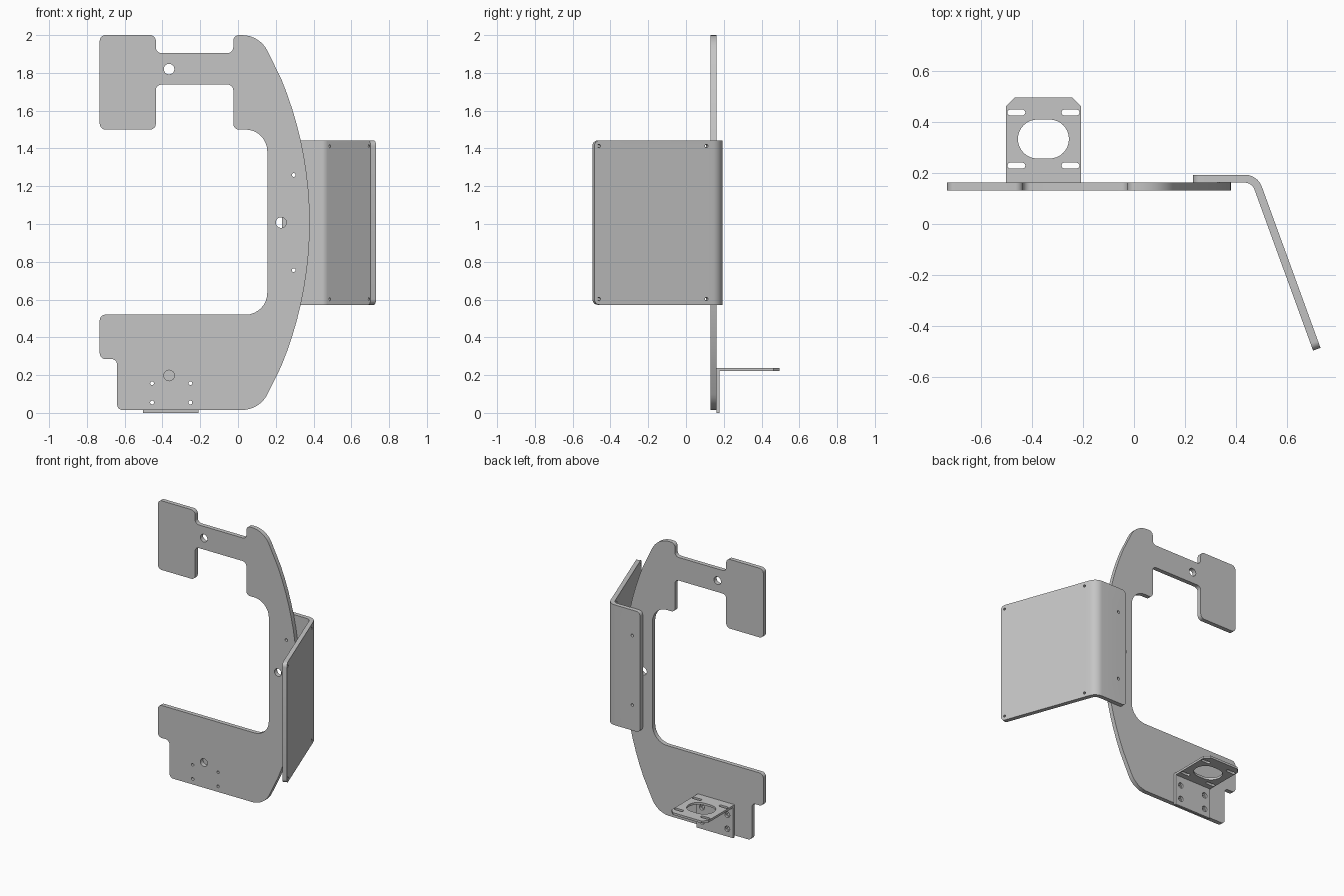
import bpy, bmesh
from math import sin, cos, tan, pi, atan2, radians
from mathutils import Vector, Matrix

cube = bpy.data.objects.get("Cube")
if cube:
    bpy.data.objects.remove(cube)

grey = bpy.data.materials.new("plain grey metal")
grey.use_nodes = True
grey.diffuse_color = (0.56, 0.56, 0.56, 1)
grey.node_tree.nodes["Principled BSDF"].inputs["Base Color"].default_value = grey.diffuse_color


def rounded(corners, steps=8):
    """Outline from (x, y, radius) corners."""
    pts = []
    for i, (x, y, r) in enumerate(corners):
        p = Vector((x, y))
        if r == 0:
            pts.append(p)
            continue
        d1 = (Vector(corners[i - 1][:2]) - p).normalized()
        d2 = (Vector(corners[(i + 1) % len(corners)][:2]) - p).normalized()
        half = d1.angle(d2) / 2
        c = p + (d1 + d2).normalized() * (r / sin(half))
        s, e = p + d1 * (r / tan(half)) - c, p + d2 * (r / tan(half)) - c
        a = atan2(s.y, s.x)
        turn = (atan2(e.y, e.x) - a + pi) % (2 * pi) - pi
        pts += [c + r * Vector((cos(a + turn * k / steps), sin(a + turn * k / steps)))
                for k in range(steps + 1)]
    return pts


def circle(x, y, r, n=24):
    return [Vector((x + r * cos(2 * pi * k / n), y + r * sin(2 * pi * k / n))) for k in range(n)]


def slot(x, y, w, h):
    r = h * 0.499
    return rounded([(x + sx * w / 2, y + sy * h / 2, r)
                    for sx, sy in ((-1, -1), (1, -1), (1, 1), (-1, 1))])


def frame(u, v, origin=(0, 0, 0)):
    """Matrix that maps local x, y to directions u, v."""
    u, v = Vector(u), Vector(v)
    m = Matrix((u, v, u.cross(v))).transposed().to_4x4()
    m.translation = origin
    return m


def solid(name, loops, lo, hi, matrix, corner_test=None, corner=0, segments=1):
    """Extrude outlines from lo to hi, optionally bevelling chosen edges."""
    bm = bmesh.new()
    for loop in loops:
        low = [bm.verts.new((p.x, p.y, lo)) for p in loop]
        high = [bm.verts.new((p.x, p.y, hi)) for p in loop]
        bm.faces.new(low[::-1])
        bm.faces.new(high)
        for i in range(len(loop)):
            j = (i + 1) % len(loop)
            bm.faces.new((low[i], low[j], high[j], high[i]))
    if corner_test:
        edges = [e for e in bm.edges if abs(e.verts[0].co.z - e.verts[1].co.z) < 1e-4
                 and corner_test(e)]
        bmesh.ops.bevel(bm, geom=edges, offset=corner, segments=segments,
                        profile=0.5, affect='EDGES')
    bm.transform(matrix)
    bmesh.ops.recalc_face_normals(bm, faces=bm.faces)
    me = bpy.data.meshes.new(name)
    bm.to_mesh(me)
    bm.free()
    me.materials.append(grey)
    ob = bpy.data.objects.new(name, me)
    bpy.context.collection.objects.link(ob)
    return ob


def activate(ob):
    bpy.ops.object.select_all(action='DESELECT')
    ob.select_set(True)
    bpy.context.view_layer.objects.active = ob


def cut(ob, loops, lo, hi, matrix):
    cutter = solid("hole_cutter", loops, lo, hi, matrix)
    cutter.hide_render = True
    mod = ob.modifiers.new("holes", 'BOOLEAN')
    mod.operation, mod.solver, mod.object = 'DIFFERENCE', 'EXACT', cutter
    activate(ob)
    bpy.ops.object.modifier_apply(modifier=mod.name)
    bpy.data.objects.remove(cutter)


def smooth(ob):
    activate(ob)
    bpy.ops.object.shade_smooth_by_angle(angle=radians(30))


upright = frame((1, 0, 0), (0, 0, 1))      # local z points to the front
FRONT, BACK = 0.131, 0.162                 # main plate faces
MID = 1.0075                               # height of the symmetry line
R = 0.03

# Main plate: C-shaped, with a large arc on its left edge
ARC = 1.99
end = 29.9
bow = []
for k in range(25):
    a = radians(end - 2 * end * k / 24)
    if k in (0, 24):
        bow.append((0.38 - ARC + ARC * cos(a), MID + ARC * sin(a), 0.15))
    elif 2 < k < 22:
        bow.append((0.38 - ARC + ARC * cos(a), MID + ARC * sin(a), 0))
outline = [(-0.732, 2, R), (-0.435, 2, R), (-0.435, 1.905, R), (-0.025, 1.905, R),
           (-0.025, 2, R)] + bow + [
    (-0.64, 0.015, R), (-0.64, 0.285, R), (-0.732, 0.285, R), (-0.732, 0.52, R),
    (0.155, 0.52, 0.115), (0.155, 1.5, 0.115), (-0.025, 1.5, R), (-0.025, 1.738, R),
    (-0.435, 1.738, R), (-0.435, 1.5, R), (-0.732, 1.5, R)]
screws = [(x, z) for x in (-0.455, -0.252) for z in (0.055, 0.157)]
side_screws = [(0.295, MID - 0.252), (0.295, MID + 0.252)]
main = solid("main_plate", [rounded(outline)], -BACK, -FRONT, upright)
cut(main, [circle(x, z, 0.028) for x, z in ((-0.365, 1.82), (0.228, MID), (-0.365, 0.198))]
    + [circle(x, z, 0.01, 16) for x, z in screws + side_screws], -0.3, 0, upright)
smooth(main)

# Side bracket: bent sheet with rounded corners
T = 0.031
tilt = radians(20)
down = Vector((sin(tilt), -cos(tilt)))
inward = Vector((-cos(tilt), -sin(tilt)))
bend = Vector((0.484, BACK + T))
LEG = 0.722
tip = bend + down * LEG
tip_in = tip + inward * T
bend_in = tip_in - down * (LEG - T * tan(radians(35)))
profile = [(0.232, BACK, 0), (bend_in.x, bend_in.y, 0.04), (tip_in.x, tip_in.y, 0),
           (tip.x, tip.y, 0), (bend.x, bend.y, 0.04 + T), (0.232, BACK + T, 0)]


def at_sheet_end(e):
    xs = [v.co.x for v in e.verts]
    return max(xs) < 0.24 or min(xs) > tip_in.x - 0.01


HALF = 0.435
side = solid("side_bracket", [rounded(profile)], MID - HALF, MID + HALF,
             Matrix.Identity(4), at_sheet_end, R, 6)
cut(side, [circle(x, z, 0.01, 16) for x, z in side_screws], -0.3, -0.1, upright)
leg = frame((down.x, down.y, 0), (0, 0, 1), (bend.x, bend.y, 0))
cut(side, [circle(u, MID + s * 0.405, 0.009, 16) for u in (0.09, 0.695) for s in (-1, 1)],
    -0.1, 0.1, leg)
smooth(side)

# Small shelf bracket: L-shaped sheet with chamfered outer corners
S = 0.016
TOP, DEEP = 0.237, 0.495
ell = [Vector(p) for p in ((BACK, 0), (BACK + S, 0), (BACK + S, TOP - S), (DEEP, TOP - S),
                           (DEEP, TOP), (BACK, TOP))]
shelf = solid("shelf_bracket", [ell], -0.502, -0.208, frame((0, 1, 0), (0, 0, 1)),
              lambda e: min(v.co.x for v in e.verts) > DEEP - 0.01, 0.033)
cut(shelf, [circle(x, z, 0.02) for x, z in screws], -0.25, -0.1, upright)
cx, cy = -0.355, 0.333
cut(shelf, [slot(cx, cy, 0.2, 0.153)]
    + [slot(cx + sx * 0.106, cy + sy * 0.104, 0.07, 0.023) for sx in (-1, 1) for sy in (-1, 1)],
    0.18, 0.3, Matrix.Identity(4))
smooth(shelf)
